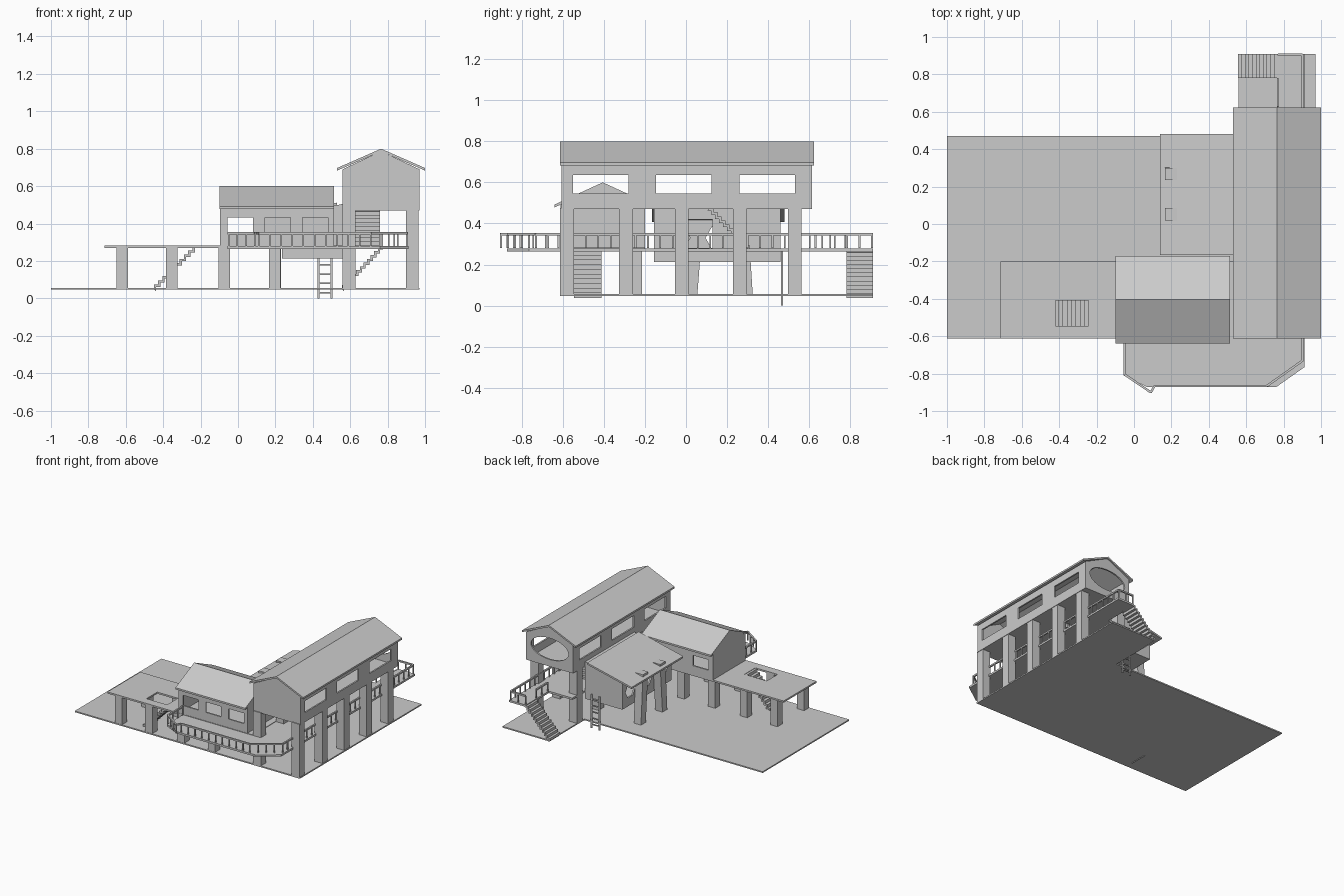
import bpy, bmesh, math
from mathutils import Vector

if "Cube" in bpy.data.objects:
    bpy.data.objects.remove(bpy.data.objects["Cube"])


def prism(name, pts, lo, hi, axis='z'):
    """Extrude a 2D outline along an axis: z uses (x,y), y uses (x,z), x uses (y,z)."""
    place = {'z': lambda a, b, t: (a, b, t), 'y': lambda a, b, t: (a, t, b),
             'x': lambda a, b, t: (t, a, b)}[axis]
    bm = bmesh.new()
    low = [bm.verts.new(place(a, b, lo)) for a, b in pts]
    top = [bm.verts.new(place(a, b, hi)) for a, b in pts]
    bm.faces.new(low)
    bm.faces.new(top)
    n = len(pts)
    for i in range(n):
        j = (i + 1) % n
        bm.faces.new((low[i], low[j], top[j], top[i]))
    bmesh.ops.recalc_face_normals(bm, faces=bm.faces)
    me = bpy.data.meshes.new(name)
    bm.to_mesh(me)
    bm.free()
    ob = bpy.data.objects.new(name, me)
    bpy.context.collection.objects.link(ob)
    return ob


def box(name, x0, x1, y0, y1, z0, z1):
    return prism(name, [(x0, y0), (x1, y0), (x1, y1), (x0, y1)], z0, z1)


def oval(cu, cv, ru, rv, n):
    return [(cu + ru * math.cos(math.tau * i / n), cv + rv * math.sin(math.tau * i / n)) for i in range(n)]


def cut(ob, cutters):
    for c in cutters:
        m = ob.modifiers.new("opening", 'BOOLEAN')
        m.operation, m.solver, m.object = 'DIFFERENCE', 'EXACT', c
    bpy.context.view_layer.update()
    ev = ob.evaluated_get(bpy.context.evaluated_depsgraph_get())
    me = bpy.data.meshes.new_from_object(ev)
    ob.modifiers.clear()
    ob.data = me
    for c in cutters:
        bpy.data.objects.remove(c)


def bar(name, a, b, w=0.01):
    """Square bar between two points."""
    a, b = Vector(a), Vector(b)
    ob = box(name, -w / 2, w / 2, -w / 2, w / 2, 0, (b - a).length)
    ob.location = a
    ob.rotation_mode = 'QUATERNION'
    ob.rotation_quaternion = (b - a).to_track_quat('Z', 'Y')


def rail(path, z0=0.28, z1=0.348):
    for p, q in zip(path, path[1:]):
        p, q = Vector((*p, 0)), Vector((*q, 0))
        up = Vector((0, 0, z1))
        bar("handrail", p + up, q + up, 0.012)
        n = max(1, round((q - p).length / 0.06))
        for i in range(n + 1):
            c = p.lerp(q, i / n)
            box("baluster", c.x - .004, c.x + .004, c.y - .004, c.y + .004, z0, z1)


def stairs(name, axis, start, end, w0, w1, n):
    """Zigzag flight from start (u,z) at the bottom to end (u,z) at the top."""
    du, dz = (end[0] - start[0]) / n, (end[1] - start[1]) / n
    zig = []
    for i in range(n):
        u, z = start[0] + i * du, start[1] + i * dz
        zig += [(u, z), (u, z + dz)]
    zig.append(end)
    t = 0.012 * (1 if du > 0 else -1)
    under = [(u + t, z - 0.012) for u, z in reversed(zig)]
    prism(name, zig + under, w0, w1, axis)


def gable_roof(name, c, half, eave, peak, lo, hi, axis, t=0.014):
    prism(name, [(c - half, eave), (c, peak), (c + half, eave), (c + half, eave - t),
                 (c, peak - t), (c - half, eave - t)], lo, hi, axis)


def house(name, c, half, base, wall, peak, lo, hi, axis, openings, t=0.012):
    outer = [(c - half, base), (c + half, base), (c + half, wall), (c, peak), (c - half, wall)]
    h = half - t
    inner = [(c - h, base + t), (c + h, base + t), (c + h, wall - t), (c, peak - t), (c - h, wall - t)]
    ob = prism(name, outer, lo, hi, axis)
    cut(ob, [prism("inside_cutter", inner, lo + t, hi - t, axis)] + openings)


# Ground slab
prism("ground_slab", [(-1, -.612), (.97, -.612), (.97, .91), (.56, .91), (.56, .47), (-1, .47)], .046, .056)

# Tall hall with long windows, oval back opening and gable roof
wins = [box("window_cutter", .5, 1.05, y, y + .27, .545, .637) for y in (-.55, -.147, .26)]
wins.append(prism("oval_cutter", oval(.765, .61, .165, .085, 24), .55, .7, 'y'))
house("hall_walls", .765, .205, .47, .69, .787, -.605, .612, 'y', wins)
gable_roof("hall_roof", .765, .235, .697, .8, -.613, .622, 'y')

# Hall pillars
for y in (-.612, -.325, -.053, .228, .497):
    for x in (.56, .898):
        box("hall_pillar", x, x + .068, y, y + .066, .05, .475)

# Low house with three front windows and one back window
wins = [box("window_cutter", x, x + .135, -.65, -.55, .35, .432) for x in (-.055, .145, .345)]
wins.append(box("window_cutter", -.055, .08, -.25, -.15, .35, .432))
house("low_house_walls", -.405, .205, .275, .49, .588, -.095, .51, 'x', wins)
gable_roof("low_house_roof", -.405, .235, .492, .6, -.1, .512, 'x')

# Terrace floor with stair opening, on pillars
terrace = box("terrace_floor", -.715, .56, -.612, -.2, .27, .283)
cut(terrace, [box("hole_cutter", -.42, -.225, -.545, -.41, .2, .35)])
for x in (-.65, -.385, -.105, .165):
    for y in (-.61, -.277):
        box("terrace_pillar", x, x + .062, y, y + .062, .05, .275)
stairs("terrace_stairs", 'y', (-.45, .05), (-.22, .28), -.545, -.41, 10)

# Walkway deck around the front and under the hall
prism("walkway_deck", [(-.055, -.605), (-.055, -.81), (.07, -.872), (.76, -.872), (.912, -.765), (.912, .91),
                       (.765, .91), (.765, .622), (.56, .622), (.56, -.605)], .264, .279)
rail([(-.05, -.62), (-.05, -.805), (.09, -.9), (.11, -.866), (.71, -.866), (.902, -.73), (.902, .905), (.77, .905)])
rail([(.77, .63), (.77, .775)])

# Stairs: ground to deck, deck to hall
stairs("deck_stairs", 'y', (.555, .05), (.767, .272), .78, .91, 11)
stairs("hall_stairs", 'x', (.31, .275), (.115, .475), .62, .76, 10)

# Side room with sloped roof and three hexagonal windows
room = prism("side_room", [(.235, .212), (.56, .212), (.56, .505), (.235, .43)], -.155, .46, 'y')
cut(room, [prism("room_cutter", [(.247, .224), (.548, .224), (.548, .49), (.247, .418)], -.143, .448, 'y'),
           box("door_cutter", .53, .6, .0, .13, .28, .42)]
    + [prism("hex_cutter", oval(y, .33, .06, .06, 6), .2, .3, 'x') for y in (-.04, .155, .36)])
prism("side_room_roof", [(.14, .408), (.14, .422), (.53, .512), (.53, .498)], -.165, .48, 'y')

# Leaning buttresses piercing the sloped roof
for name, s in (("front_buttress", 1), ("back_buttress", -1)):
    m = lambda v: .16 + s * (v - .16)
    prism(name, [(m(-.005), .05), (m(.055), .05), (m(.085), .445), (m(.02), .445)], .167, .23, 'x')

# Ladder
for x in (.43, .5):
    bar("ladder_side", (x, .466, 0), (x, .466, .265), .01)
for i in range(5):
    bar("ladder_rung", (.43, .466, .03 + .05 * i), (.5, .466, .03 + .05 * i), .008)
